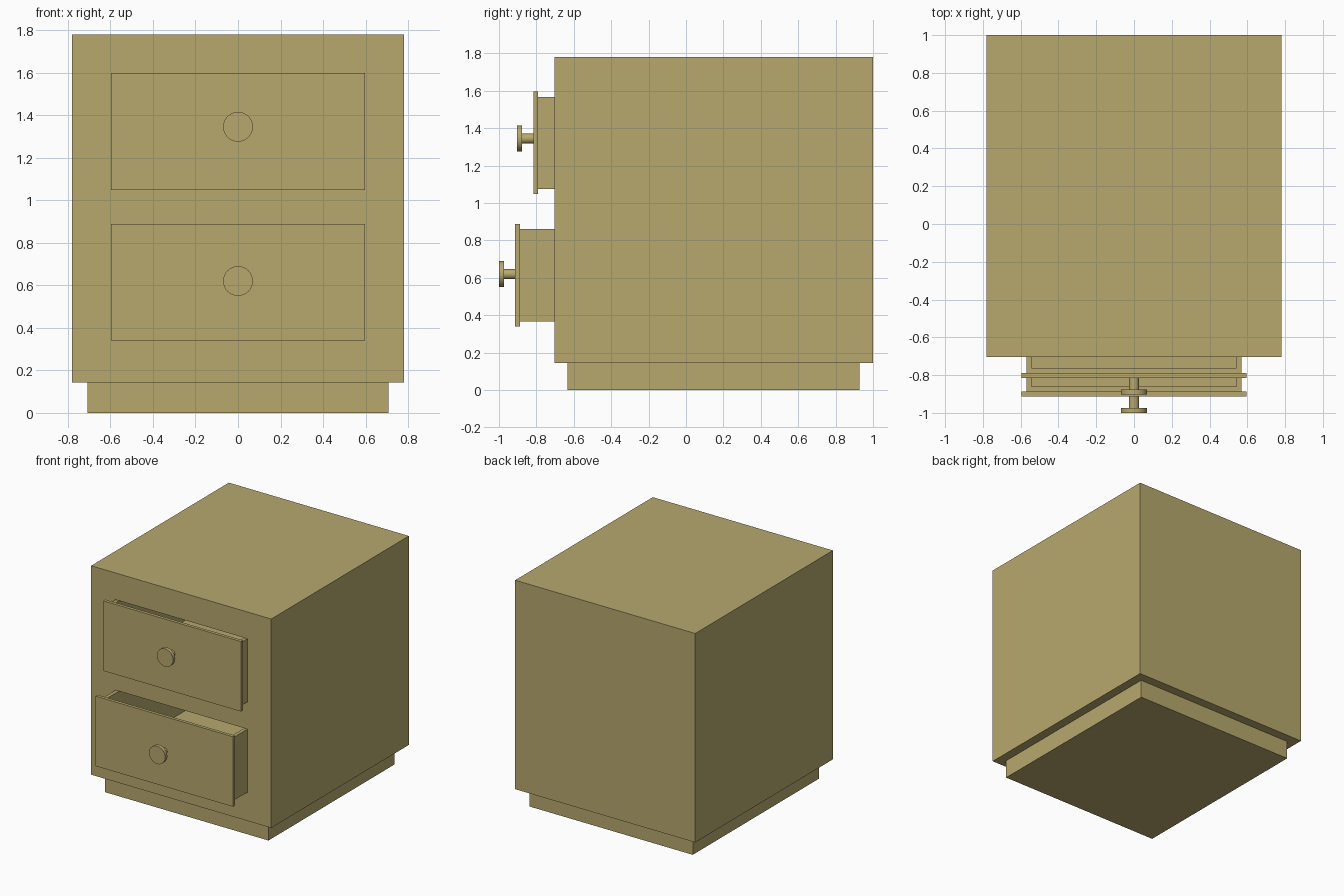
import bpy, bmesh, math
from mathutils import Matrix

if "Cube" in bpy.data.objects:
    bpy.data.objects.remove(bpy.data.objects["Cube"])

wood = bpy.data.materials.new("olive_wood")
wood.diffuse_color = (0.475, 0.396, 0.158, 1)
wood.use_nodes = True
wood.node_tree.nodes["Principled BSDF"].inputs["Base Color"].default_value = wood.diffuse_color


def add_object(name, bm):
    bmesh.ops.recalc_face_normals(bm, faces=bm.faces)
    mesh = bpy.data.meshes.new(name)
    bm.to_mesh(mesh)
    bm.free()
    mesh.materials.append(wood)
    ob = bpy.data.objects.new(name, mesh)
    bpy.context.collection.objects.link(ob)
    return ob


def box_bm(x0, x1, y0, y1, z0, z1):
    bm = bmesh.new()
    bmesh.ops.create_cube(bm, size=1)
    for v in bm.verts:
        v.co = ((x0 + x1) / 2 + v.co.x * (x1 - x0),
                (y0 + y1) / 2 + v.co.y * (y1 - y0),
                (z0 + z1) / 2 + v.co.z * (z1 - z0))
    return bm


def box(name, *dims):
    return add_object(name, box_bm(*dims))


def rod(name, radius, y0, y1, z):
    # cylinder lying along y
    bm = bmesh.new()
    m = Matrix.Translation((0, (y0 + y1) / 2, z)) @ Matrix.Rotation(math.pi / 2, 4, 'X')
    bmesh.ops.create_cone(bm, cap_ends=True, segments=32, radius1=radius,
                          radius2=radius, depth=y1 - y0, matrix=m)
    ob = add_object(name, bm)
    for p in ob.data.polygons:
        p.use_smooth = len(p.vertices) == 4
    for e in ob.data.edges:
        a, b = (ob.data.vertices[i].co.y for i in e.vertices)
        e.use_edge_sharp = abs(a - b) < 1e-5
    return ob


def tray(name, x, y0, y1, z0, z1, wall):
    # open-topped drawer box
    bm = box_bm(-x, x, y0, y1, z0, z1)
    bm.normal_update()
    top = max(bm.faces, key=lambda f: f.calc_center_median().z)
    bmesh.ops.inset_region(bm, faces=[top], thickness=wall, use_even_offset=True)
    r = bmesh.ops.extrude_face_region(bm, geom=[top])
    verts = [g for g in r["geom"] if isinstance(g, bmesh.types.BMVert)]
    bmesh.ops.translate(bm, verts=verts, vec=(0, 0, -(z1 - z0 - wall)))
    if top.is_valid:
        bmesh.ops.delete(bm, geom=[top], context='FACES_ONLY')
    return add_object(name, bm)


# Plinth and cabinet
box("plinth", -0.708, 0.708, -0.634, 0.927, 0, 0.144)
cabinet = box("cabinet", -0.78, 0.78, -0.703, 1.0, 0.144, 1.78)

# Drawers: label, front panel y, panel bottom, knob height
for label, y, z, knob_z in (("upper", -0.815, 1.049, 1.345),
                            ("lower", -0.913, 0.341, 0.62)):
    z0, z1 = z + 0.025, z + 0.519
    # drawer opening cut into the cabinet
    cutter = box(label + "_opening_cutter", -0.573, 0.573, -0.8, 0.9, z0 - 0.003, z1 + 0.003)
    cutter.hide_render = True
    cutter.hide_viewport = True
    mod = cabinet.modifiers.new(label + "_opening", 'BOOLEAN')
    mod.operation = 'DIFFERENCE'
    mod.solver = 'EXACT'
    mod.object = cutter
    # box, front panel and knob
    tray(label + "_drawer_box", 0.57, y + 0.025, y + 1.55, z0, z1, 0.027)
    box(label + "_drawer_front", -0.596, 0.596, y, y + 0.025, z, z + 0.548)
    rod(label + "_knob_stem", 0.027, y - 0.065, y + 0.002, knob_z)
    rod(label + "_knob", 0.07, y - 0.088, y - 0.061, knob_z)
